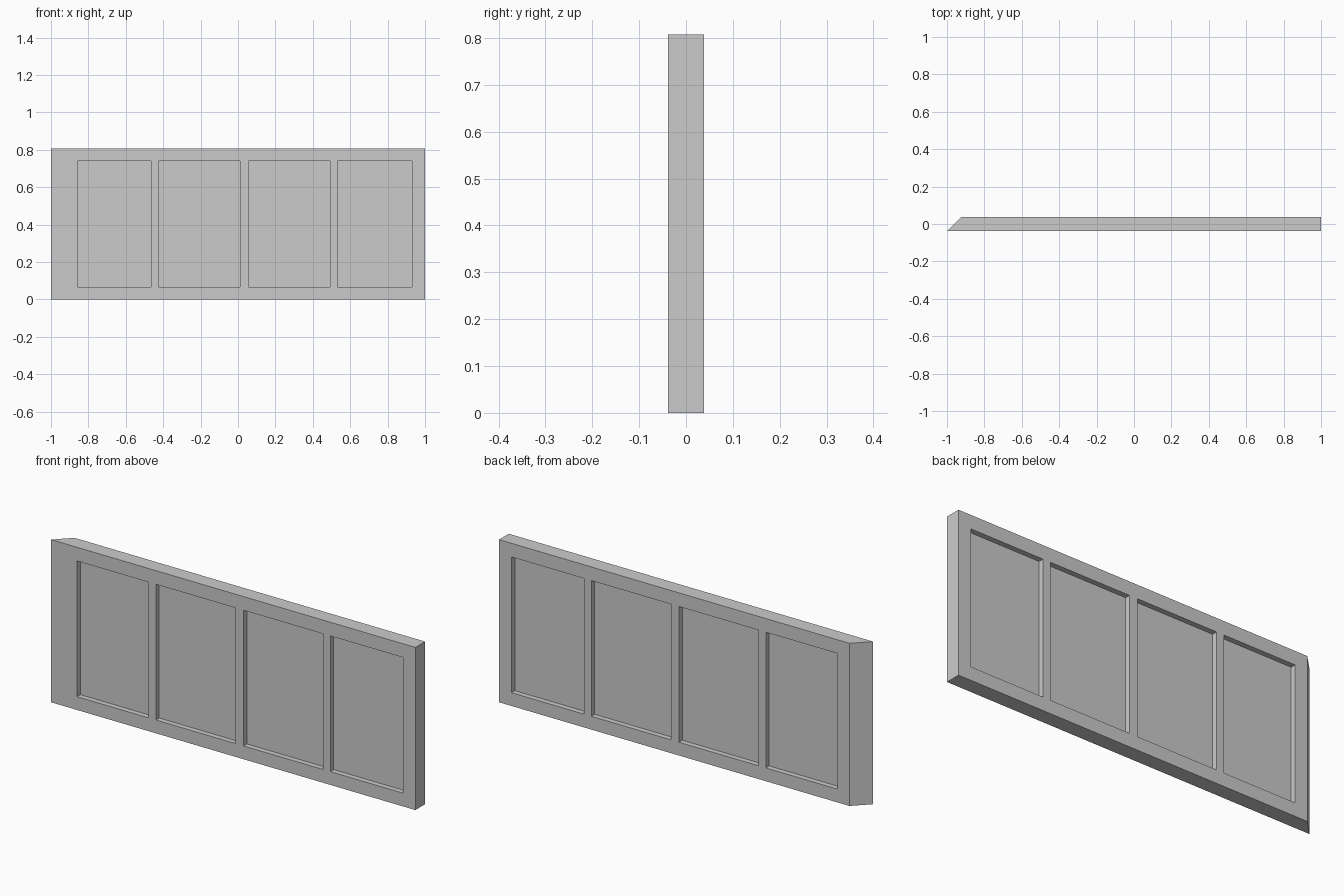
import bpy, bmesh

if "Cube" in bpy.data.objects:
    bpy.data.objects.remove(bpy.data.objects["Cube"])

HEIGHT = 0.807
HALF_T = 0.038      # half thickness of the frame
RECESS = 0.026      # recess depth on each face
Z0, Z1 = 0.066, 0.739
OPENINGS = [(-0.857, -0.465), (-0.424, 0.012), (0.057, 0.493), (0.533, 0.931)]


def prism(name, outline, z0, z1):
    """Extrude a plan outline (x, y) from z0 up to z1."""
    bm = bmesh.new()
    face = bm.faces.new([bm.verts.new((x, y, z0)) for x, y in outline])
    ext = bmesh.ops.extrude_face_region(bm, geom=[face])
    top = [v for v in ext["geom"] if isinstance(v, bmesh.types.BMVert)]
    bmesh.ops.translate(bm, verts=top, vec=(0, 0, z1 - z0))
    bmesh.ops.recalc_face_normals(bm, faces=bm.faces)
    mesh = bpy.data.meshes.new(name)
    bm.to_mesh(mesh)
    bm.free()
    obj = bpy.data.objects.new(name, mesh)
    bpy.context.collection.objects.link(obj)
    return obj


# Slab with one mitred end
panel = prism("panelled_wall",
              [(-1, -HALF_T), (1, -HALF_T), (1, HALF_T), (-1 + 2 * HALF_T, HALF_T)],
              0, HEIGHT)

# Rectangular recesses on the front and the back
cutters = []
for side in (-1, 1):
    ya, yb = sorted((side * (HALF_T - RECESS), side * (HALF_T + 0.05)))
    for i, (xa, xb) in enumerate(OPENINGS):
        cutter = prism(f"recess_cutter_{i}", [(xa, ya), (xb, ya), (xb, yb), (xa, yb)], Z0, Z1)
        cutter.hide_render = True
        cutters.append(cutter)
        mod = panel.modifiers.new("recess", "BOOLEAN")
        mod.operation = "DIFFERENCE"
        mod.solver = "EXACT"
        mod.object = cutter

# Apply the cuts and remove the cutters
bpy.context.view_layer.objects.active = panel
for mod in list(panel.modifiers):
    bpy.ops.object.modifier_apply(modifier=mod.name)
for cutter in cutters:
    bpy.data.objects.remove(cutter)
